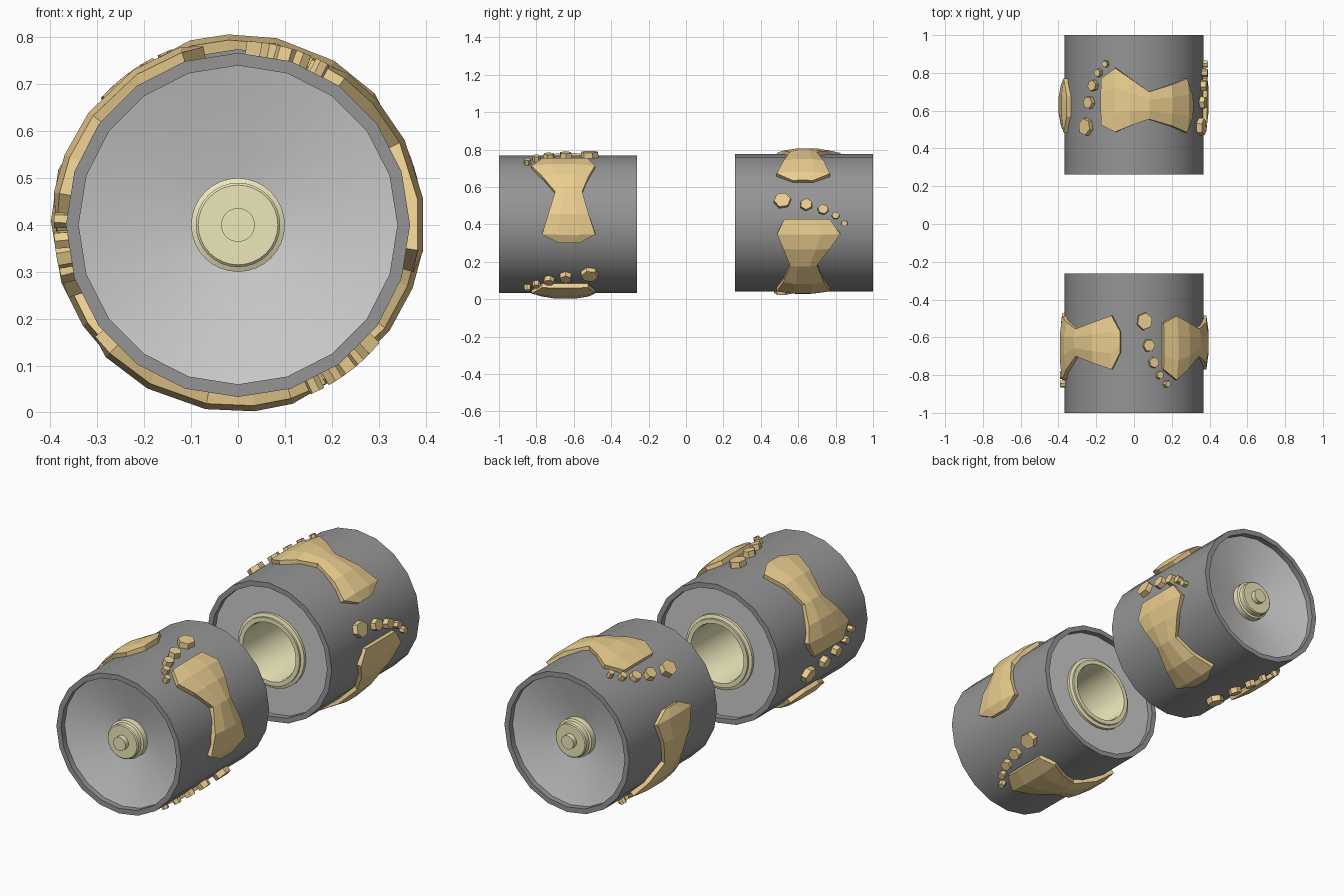
import bpy, bmesh, math

if "Cube" in bpy.data.objects:
    bpy.data.objects.remove(bpy.data.objects["Cube"])

R = 0.367          # drum radius


def material(name, rgb):
    m = bpy.data.materials.new(name)
    m.diffuse_color = (*rgb, 1)
    m.use_nodes = True
    m.node_tree.nodes["Principled BSDF"].inputs["Base Color"].default_value = m.diffuse_color
    return m


DARK = material("dark_grey", (0.30, 0.30, 0.30))
TAN = material("tan", (0.83, 0.62, 0.28))
CREAM = material("cream", (0.85, 0.80, 0.50))


def finish(name, bm, mat=None, smooth=False):
    bmesh.ops.recalc_face_normals(bm, faces=bm.faces)
    mesh = bpy.data.meshes.new(name)
    bm.to_mesh(mesh)
    bm.free()
    ob = bpy.data.objects.new(name, mesh)
    bpy.context.collection.objects.link(ob)
    if mat:
        mesh.materials.append(mat)
    if smooth:
        bpy.ops.object.select_all(action='DESELECT')
        ob.select_set(True)
        bpy.context.view_layer.objects.active = ob
        bpy.ops.object.shade_smooth_by_angle(angle=math.radians(30))
    return ob


def lathe(name, profile, side, zc, mat=None, n=20, closed=False):
    """Spin (radius, depth from outer end) pairs around the axle."""
    bm = bmesh.new()
    rings = []
    for r, d in profile:
        y = side * (1 - d)
        if r == 0:
            rings.append([bm.verts.new((0, y, zc))] * n)
        else:
            rings.append([bm.verts.new((r * math.cos(2 * math.pi * i / n), y,
                                        zc + r * math.sin(2 * math.pi * i / n)))
                          for i in range(n)])
    pairs = list(zip(rings, rings[1:]))
    if closed:
        pairs.append((rings[-1], rings[0]))
    for a, b in pairs:
        for i in range(n):
            j = (i + 1) % n
            quad = list(dict.fromkeys([a[i], a[j], b[j], b[i]]))
            bm.faces.new(quad)
    return finish(name, bm, mat, True)


# Footprint outline: angle along the drum, inner edge, outer edge
SOLE = [(-15, .57, .68), (-8, .485, .77), (8, .52, .737), (27, .555, .70),
        (42, .52, .77), (54, .487, .825), (66, .525, .77)]
# Toes: angle, distance along axle, radius
TOES = [(81.5, .515, .05), (78, .643, .037), (74, .733, .032),
        (69, .80, .023), (62.5, .847, .02)]


def footprint(name, offset, side, zc):
    bm = bmesh.new()

    def point(deg, y, r):
        a = math.radians(deg + offset)
        return bm.verts.new((r * math.cos(a), side * y, zc + r * math.sin(a)))

    # domed sole as a strip of cross-sections
    rows = []
    for k, (deg, y0, y1) in enumerate(SOLE):
        end = k in (0, len(SOLE) - 1)
        crown = 0.388 if end else 0.399
        w = y1 - y0
        rows.append([point(deg, y0, .35), point(deg, y0, .387),
                     point(deg, y0 + w * .3, crown), point(deg, y1 - w * .3, crown),
                     point(deg, y1, .387), point(deg, y1, .35)])
    for a, b in zip(rows, rows[1:]):
        for i in range(6):
            j = (i + 1) % 6
            bm.faces.new((a[i], a[j], b[j], b[i]))
    bm.faces.new(rows[0])
    bm.faces.new(rows[-1])

    # toes as small six-sided pads
    for t, (deg, y, r) in enumerate(TOES):
        low, high = [], []
        for i in range(6):
            a = math.radians(60 * i + 17 * t + 10)
            dd = math.degrees(r * .92 * math.sin(a) / .39)
            low.append(point(deg + dd, y + r * math.cos(a), .35))
            high.append(point(deg + dd * .9, y + r * .9 * math.cos(a), .393))
        bm.faces.new(low)
        bm.faces.new(high)
        for i in range(6):
            j = (i + 1) % 6
            bm.faces.new((low[i], low[j], high[j], high[i]))
    finish(name, bm, TAN)


def wheel(tag, side, zc, offsets):
    # drum shell with a shallow lip at both ends
    lathe(tag + "_drum", [(.34, 0), (R, 0), (R, .738), (.34, .738),
                          (.34, .705), (.34, .03)], side, zc, DARK, closed=True)
    # dished outer face and flat inner face
    lathe(tag + "_outer_dish", [(.34, .03), (.09, .10), (0, .11)], side, zc)
    lathe(tag + "_inner_disc", [(.34, .708), (.165, .708)], side, zc)
    # stepped hub cap with pin
    lathe(tag + "_hub_cap", [(.1, .11), (.1, .065), (.09, .06), (.09, .035),
                             (.085, .03), (.036, .03), (.036, .004), (0, .004)],
          side, zc, CREAM, 32)
    # open axle socket
    lathe(tag + "_axle_socket", [(.195, .70), (.195, .722), (.178, .727), (.178, .737),
                                 (.155, .737), (.15, .72), (.15, .2), (0, .2)],
          side, zc, CREAM, 32)
    for k, off in enumerate(offsets):
        footprint(f"{tag}_footprint_{k + 1}", off, side, zc)


wheel("front_wheel", -1, 0.4, (0, 116, 233))
wheel("back_wheel", 1, 0.408, (51, 172, 297))
